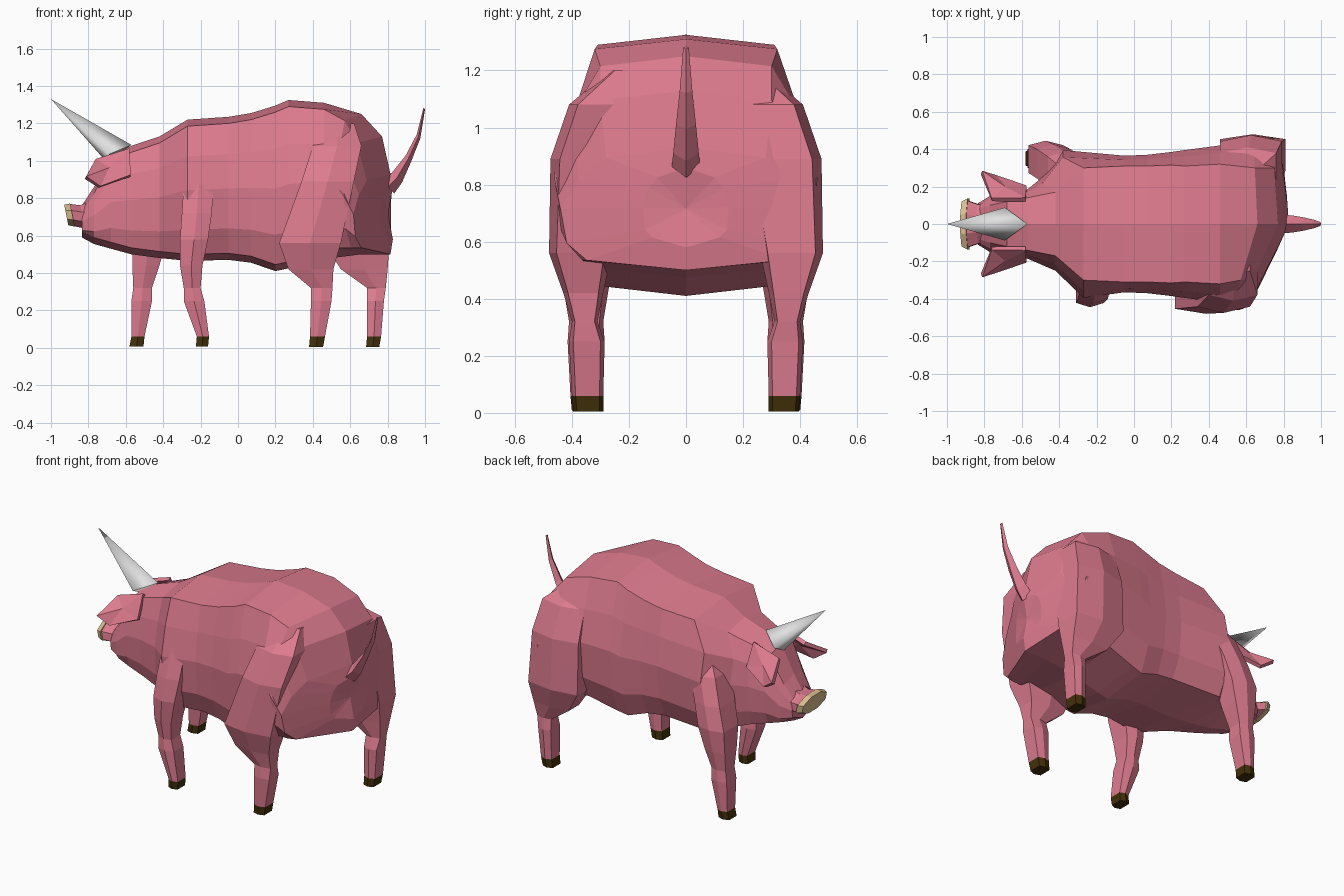
import bpy, bmesh, math

if "Cube" in bpy.data.objects:
    bpy.data.objects.remove(bpy.data.objects["Cube"])


def material(name, rgb):
    m = bpy.data.materials.new(name)
    m.diffuse_color = (*rgb, 1)
    m.use_nodes = True
    m.node_tree.nodes["Principled BSDF"].inputs["Base Color"].default_value = m.diffuse_color
    return m


PINK = material("pink skin", (0.73, 0.20, 0.275))
HOOF = material("dark hoof", (0.055, 0.030, 0.003))
NOSE = material("beige nose", (0.70, 0.51, 0.27))
HORN = material("pale grey horn", (0.75, 0.75, 0.75))


def finish(bm, name, mats):
    bmesh.ops.recalc_face_normals(bm, faces=bm.faces[:])
    me = bpy.data.meshes.new(name)
    bm.to_mesh(me)
    bm.free()
    for m in mats:
        me.materials.append(m)
    ob = bpy.data.objects.new(name, me)
    bpy.context.collection.objects.link(ob)
    return ob


def loft(name, rings, mats, rule=None, poke=False):
    """Skin a list of equal-length rings and cap both ends."""
    bm = bmesh.new()
    vs = [[bm.verts.new(p) for p in r] for r in rings]
    n = len(rings[0])
    for a, b in zip(vs, vs[1:]):
        for i in range(n):
            j = (i + 1) % n
            bm.faces.new((a[i], a[j], b[j], b[i]))
    caps = [bm.faces.new(vs[0]), bm.faces.new(vs[-1])]
    if poke:
        bmesh.ops.poke(bm, faces=caps)
    if rule:
        for f in bm.faces:
            f.material_index = rule(f.calc_center_median())
    return finish(bm, name, mats)


# Body and head: cross-sections along x (x, top z, top half width, side half width, bottom z)
sections = [
    (-.835, .76, .08, .11, .59), (-.77, .86, .10, .15, .555), (-.68, 1.03, .12, .17, .53),
    (-.57, 1.08, .14, .185, .50), (-.42, 1.13, .17, .25, .48), (-.27, 1.22, .30, .395, .465),
    (-.05, 1.235, .31, .365, .47), (.07, 1.255, .31, .37, .455), (.20, 1.295, .315, .385, .41),
    (.27, 1.325, .31, .395, .425), (.46, 1.31, .32, .42, .475), (.66, 1.25, .30, .46, .50),
    (.77, 1.13, .30, .46, .50), (.815, .93, .28, .44, .50), (.828, .86, .10, .15, .58)]


def body_ring(x, zt, yt, w, zb):
    h = zt - zb
    half = [(yt, zt - .035), (.4 * yt + .6 * w, zb + .74 * h), (w, zb + .5 * h),
            (.95 * w, zb + .22 * h), (.79 * w, zb + .035)]
    pts = [(0, zt)] + half + [(0, zb)] + [(-y, z) for y, z in reversed(half)]
    t = min(max((x - .46) / .3, 0), 1)

    def skew(y, z):
        # the rump leans forward on the right, the shoulder on the left, following the stride
        dx = -t * (.45 if y < 0 else .07) * abs(y)
        if y > .1 and -.45 < x < -.2 and z < zt - .05:
            dx -= .11 if x > -.3 else .07
        return dx
    return [(x + skew(y, z), y, z) for y, z in pts]


loft("body", [body_ring(*s) for s in sections], [PINK], poke=True)

# Legs: rows of (z, inner y, outer y, right leg x range, left leg x range)
hind = [
    (1.20, .10, .27, .45, .62, .45, .62), (1.08, .15, .41, .40, .66, .46, .76),
    (.89, .20, .475, .34, .62, .46, .79), (.56, .26, .48, .22, .55, .46, .81),
    (.42, .29, .43, .27, .51, .55, .80), (.32, .31, .40, .39, .505, .69, .79),
    (.25, .285, .41, .39, .50, .69, .78), (.06, .29, .40, .385, .465, .69, .765),
    (.004, .29, .395, .38, .455, .685, .755)]
front = [
    (1.02, .12, .30, -.27, -.15, -.36, -.24), (.88, .17, .385, -.29, -.13, -.46, -.28),
    (.72, .22, .425, -.30, -.14, -.52, -.34), (.58, .25, .445, -.31, -.16, -.565, -.38),
    (.44, .27, .43, -.31, -.19, -.565, -.42), (.32, .29, .41, -.29, -.20, -.56, -.46),
    (.25, .285, .415, -.29, -.18, -.57, -.46), (.06, .30, .405, -.22, -.155, -.57, -.50),
    (.008, .30, .40, -.225, -.16, -.58, -.505)]


def leg_ring(z, yi, yo, x0, x1, side):
    d, xm = (yo - yi) * .12, (x0 + x1) / 2
    pts = [(x0, yi + d), (x0, yo - d), (xm, yo), (x1, yo - d), (x1, yi + d), (xm, yi)]
    return [(x, side * y, z) for x, y in pts]


for label, rows in (("front", front), ("hind", hind)):
    for side_name, side, k in (("right", -1, 3), ("left", 1, 5)):
        rings = [leg_ring(r[0], r[1], r[2], r[k], r[k + 1], side) for r in rows]
        loft(f"{label}_leg_{side_name}", rings, [PINK, HOOF], lambda c: int(c.z < .059))


# Snout and nose disc: tilted ellipses along x
def nose_ring(x, zc, ry, rz, n=8):
    ring = []
    for i in range(n):
        a = math.tau * (i + .5) / n
        y, z = ry * 1.08 * math.cos(a), rz * 1.08 * math.sin(a)
        ring.append((x - .2 * z, y, zc + z))
    return ring


loft("snout", [nose_ring(-.76, .69, .11, .10), nose_ring(-.83, .70, .105, .062),
               nose_ring(-.89, .71, .125, .060)], [PINK])
loft("nose_disc", [nose_ring(-.885, .71, .137, .062), nose_ring(-.918, .71, .12, .055)], [NOSE])

# Ears: drooping thickened flaps
ear = [(-.815, .275, .91), (-.76, .13, 1.0), (-.58, .13, 1.06), (-.575, .195, .92), (-.74, .25, .86)]
for side_name, s in (("left", 1), ("right", -1)):
    bm = bmesh.new()
    f = bm.faces.new([bm.verts.new((x, s * y, z)) for x, y, z in ear])
    bmesh.ops.poke(bm, faces=[f])
    ob = finish(bm, "ear_" + side_name, [PINK])
    mod = ob.modifiers.new("thickness", 'SOLIDIFY')
    mod.thickness, mod.offset = .025, 0

# Horn: smooth four-sided spike leaning forward
base = [(-.57, 0, 1.085), (-.69, .088, 1.035), (-.70, 0, .99), (-.69, -.088, 1.035)]
tip = (-1, 0, 1.33)
bm = bmesh.new()
vb, vt = [bm.verts.new(p) for p in base], bm.verts.new(tip)
for i in range(4):
    bm.faces.new((vb[i], vb[(i + 1) % 4], vt)).smooth = True
bm.faces.new(vb)
finish(bm, "horn", [HORN])

# Tail: tapering spike curving up
tail = [(.80, .86, .05, .05), (.85, .91, .045, .038), (.91, 1.01, .035, .022),
        (.965, 1.13, .022, .014), (.996, 1.28, .01, .006)]
rings = [[(x - r * .7, 0, z + r * .7), (x, w, z), (x + r * .7, 0, z - r * .7), (x, -w, z)]
         for x, z, w, r in tail]
loft("tail", rings, [PINK])
